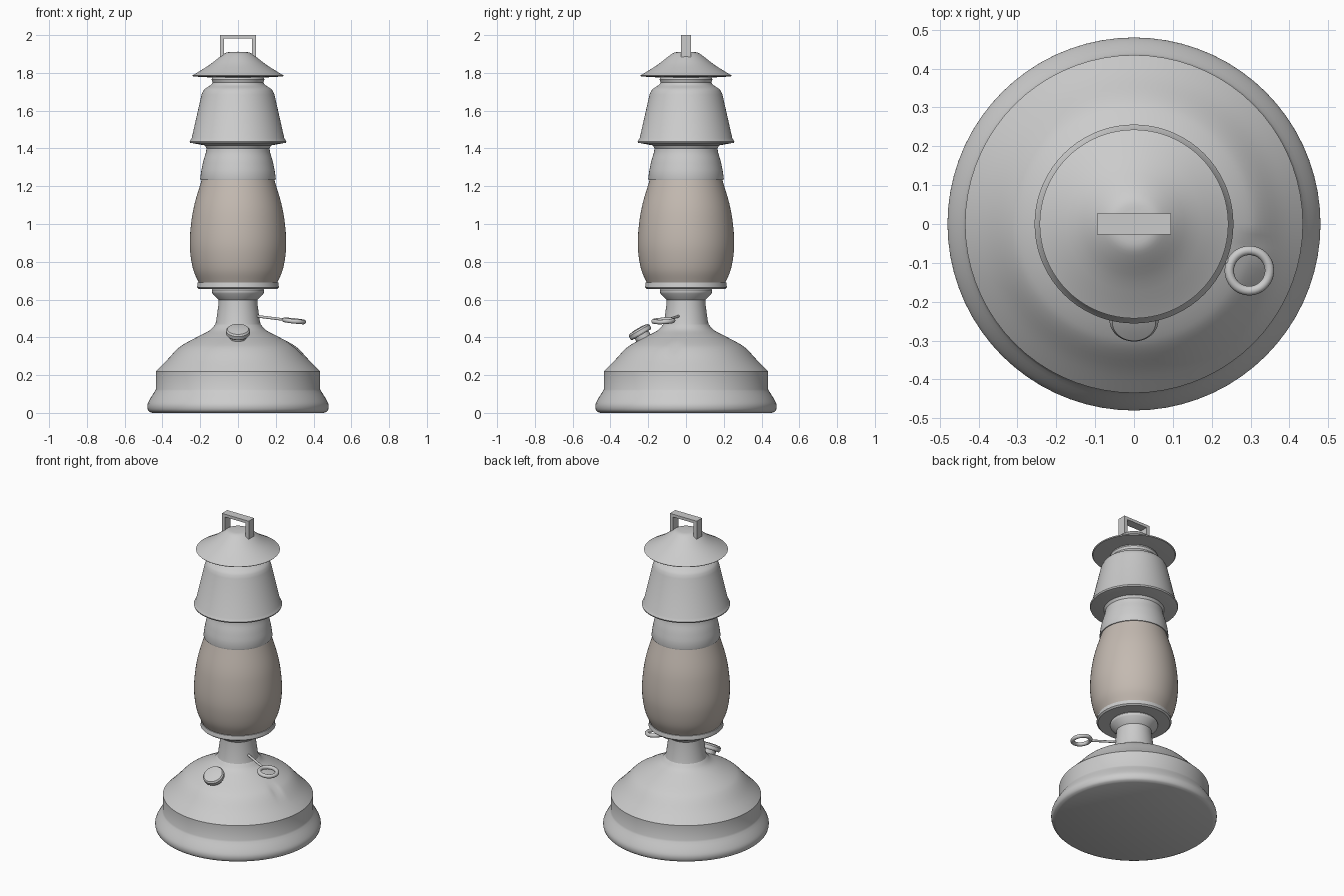
import bpy, bmesh, math
from mathutils import Vector

if "Cube" in bpy.data.objects:
    bpy.data.objects.remove(bpy.data.objects["Cube"])

SEG = 72


def finish(obj, angle=28):
    bpy.ops.object.select_all(action='DESELECT')
    obj.select_set(True)
    bpy.context.view_layer.objects.active = obj
    bpy.ops.object.shade_smooth_by_angle(angle=math.radians(angle))
    return obj


def lathe(name, profile, axis=Vector((0, 0, 1)), origin=Vector((0, 0, 0)), seg=SEG, angle=28):
    """Spin a list of (radius, height) points into a closed surface."""
    bm = bmesh.new()
    vs = [bm.verts.new((r, 0, z)) for r, z in profile]
    es = [bm.edges.new(p) for p in zip(vs, vs[1:])]
    bmesh.ops.spin(bm, geom=vs + es, cent=(0, 0, 0), axis=(0, 0, 1),
                   angle=math.tau, steps=seg, use_duplicate=False)
    bmesh.ops.remove_doubles(bm, verts=bm.verts, dist=1e-5)
    bmesh.ops.recalc_face_normals(bm, faces=bm.faces)
    me = bpy.data.meshes.new(name)
    bm.to_mesh(me)
    bm.free()
    obj = bpy.data.objects.new(name, me)
    bpy.context.collection.objects.link(obj)
    obj.location = origin
    obj.rotation_euler = axis.to_track_quat('Z', 'Y').to_euler()
    return finish(obj, angle)


def smooth(pts, n=5):
    """Catmull-Rom curve through profile points."""
    p = [Vector(q) for q in pts]
    p = [2 * p[0] - p[1]] + p + [2 * p[-1] - p[-2]]
    out = []
    for a, b, c, d in zip(p, p[1:], p[2:], p[3:]):
        for i in range(n):
            t = i / n
            out.append(tuple(0.5 * (2 * b + (c - a) * t + (2 * a - 5 * b + 4 * c - d) * t * t
                                    + (3 * b - a - 3 * c + d) * t ** 3)))
    return out + [tuple(p[-2])]


# Fuel tank with rolled foot, domed shoulder and neck
foot = smooth([(0.455, 0.0), (0.475, 0.012), (0.48, 0.04), (0.468, 0.07), (0.44, 0.115)], 3)
dome = smooth([(0.435, 0.22), (0.38, 0.275), (0.325, 0.335), (0.285, 0.365),
               (0.21, 0.405), (0.15, 0.437), (0.12, 0.468)], 4)
tank = lathe("fuel_tank", [(0, 0)] + foot + [(0.435, 0.125)] + dome
             + [(0.115, 0.49), (0.104, 0.57), (0.102, 0.605), (0, 0.605)])

# Small dent in the tank shoulder
dent = Vector((-0.31, 0.06))
for v in tank.data.vertices:
    if 0.26 < v.co.z < 0.40:
        d = v.co.xy - dent
        radial = d.dot(dent.normalized())
        across = d.dot(Vector((-dent.y, dent.x)).normalized())
        v.co.z -= 0.015 * math.exp(-(radial / 0.035) ** 2 - (across / 0.016) ** 2)

# Burner collar and globe gallery
lathe("burner_collar", [(0, 0.595), (0.1, 0.595), (0.135, 0.632), (0.138, 0.64),
                        (0.138, 0.65), (0.13, 0.66), (0, 0.66)])
lathe("globe_gallery", [(0, 0.657), (0.208, 0.657), (0.217, 0.665), (0.213, 0.69),
                        (0.2, 0.692), (0, 0.692)])

# Glass globe
globe = lathe("glass_globe", [(0, 0.685)] + smooth(
    [(0.206, 0.685), (0.236, 0.755), (0.252, 0.84), (0.255, 0.92), (0.246, 1.02),
     (0.229, 1.11), (0.192, 1.235)]) + [(0, 1.235)])
mat = bpy.data.materials.new("smoky_glass")
mat.diffuse_color = (0.55, 0.49, 0.44, 1)
mat.use_nodes = True
mat.node_tree.nodes["Principled BSDF"].inputs["Base Color"].default_value = mat.diffuse_color
globe.data.materials.append(mat)

# Chimney ring, hood and conical cap
lathe("chimney_ring", [(0, 1.233), (0.198, 1.233), (0.2, 1.24)] + smooth(
    [(0.194, 1.285), (0.183, 1.335), (0.171, 1.375), (0.167, 1.40)], 3)
    + [(0.18, 1.425), (0, 1.425)])
lathe("vent_hood", [(0, 1.415), (0.17, 1.415), (0.253, 1.43), (0.256, 1.438), (0.245, 1.455)]
      + smooth([(0.193, 1.685), (0.178, 1.713), (0.145, 1.735), (0.135, 1.75)], 3)
      + [(0.14, 1.765), (0.13, 1.79), (0, 1.79)])
lathe("top_cap", [(0, 1.775), (0.13, 1.775), (0.238, 1.781), (0.243, 1.786)] + smooth(
    [(0.225, 1.796), (0.15, 1.843), (0.095, 1.886), (0.062, 1.907), (0.03, 1.911), (0, 1.912)], 3))

# Flat strap handle on top: closed outline extruded along y
xo, xi, h = 0.095, 0.073, 0.027
outline = [(-xo, 1.88), (-xo, 2.0), (xo, 2.0), (xo, 1.88),
           (xi, 1.88), (xi, 1.982), (-xi, 1.982), (-xi, 1.88)]
bm = bmesh.new()
face = bm.faces.new([bm.verts.new((x, -h, z)) for x, z in outline])
ext = bmesh.ops.extrude_face_region(bm, geom=[face])
bmesh.ops.translate(bm, vec=(0, 2 * h, 0),
                    verts=[g for g in ext["geom"] if isinstance(g, bmesh.types.BMVert)])
bmesh.ops.recalc_face_normals(bm, faces=bm.faces)
me = bpy.data.meshes.new("carry_handle")
bm.to_mesh(me)
bm.free()
bpy.context.collection.objects.link(bpy.data.objects.new("carry_handle", me))

# Filler cap, tilted on the front of the shoulder
lathe("filler_cap", [(0, -0.07), (0.042, -0.07), (0.042, -0.015), (0.058, -0.015), (0.063, -0.007),
                     (0.063, 0.01), (0.056, 0.019), (0.03, 0.023), (0, 0.024)],
      Vector((0, -0.5, 0.86)), Vector((0, -0.243, 0.427)), 40)

# Wick winder: thin rod with a ring at the end
start, centre = Vector((0.09, -0.035, 0.513)), Vector((0.297, -0.12, 0.487))
along = (centre - start).normalized()
end = centre - along * 0.05
lathe("winder_rod", [(0, 0), (0.007, 0), (0.007, (end - start).length), (0, (end - start).length)],
      along, start, 16, 40)
side = Vector((0, 0, 1)).cross(along).normalized()
bpy.ops.mesh.primitive_torus_add(
    location=centre, rotation=along.cross(side).to_track_quat('Z', 'Y').to_euler(),
    major_radius=0.052, minor_radius=0.012, major_segments=40, minor_segments=14)
ring = bpy.context.object
ring.name = "winder_ring"
finish(ring, 60)
